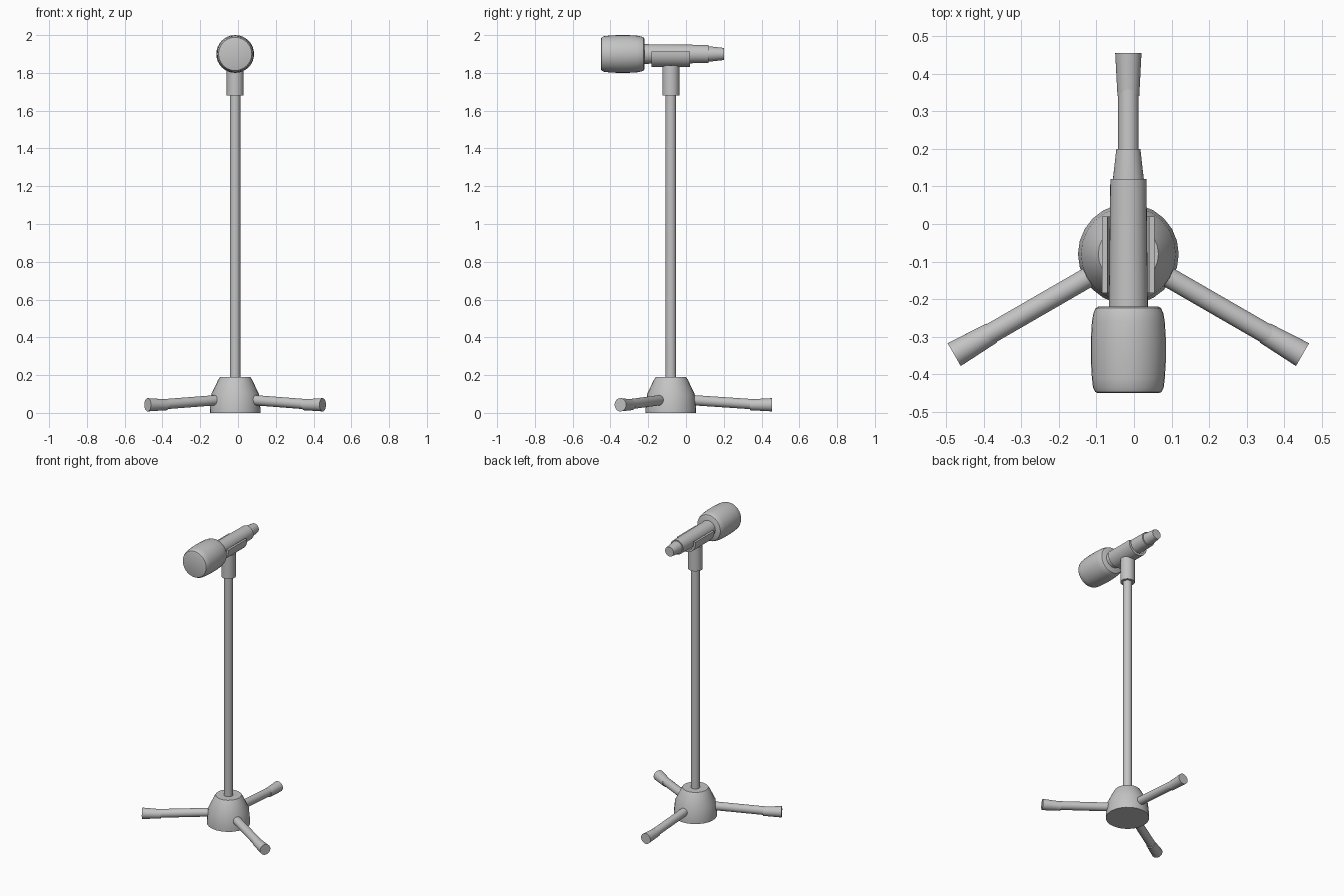
import bpy, bmesh, math
from mathutils import Vector

cube = bpy.data.objects.get("Cube")
if cube:
    bpy.data.objects.remove(cube, do_unlink=True)

AXIS = Vector((-0.015, -0.08, 0))   # centre line of the stand
MIC_Z = 1.9                         # height of the microphone's axis

metal = bpy.data.materials.new("grey_metal")
metal.use_nodes = True
grey = (0.55, 0.55, 0.55, 1)
metal.diffuse_color = grey
metal.node_tree.nodes["Principled BSDF"].inputs["Base Color"].default_value = grey


def finish(name, bm, angle=35):
    bmesh.ops.recalc_face_normals(bm, faces=bm.faces)
    mesh = bpy.data.meshes.new(name)
    bm.to_mesh(mesh)
    bm.free()
    mesh.materials.append(metal)
    obj = bpy.data.objects.new(name, mesh)
    bpy.context.collection.objects.link(obj)
    bpy.ops.object.select_all(action="DESELECT")
    obj.select_set(True)
    bpy.context.view_layer.objects.active = obj
    bpy.ops.object.shade_smooth_by_angle(angle=math.radians(angle))
    return obj


def lathe(name, profile, origin, direction, sides=32):
    """Turn (radius, distance) pairs around a direction and cap both ends."""
    bm = bmesh.new()
    turn = Vector(direction).to_track_quat("Z", "Y")
    rings = []
    for radius, dist in profile:
        ring = []
        for i in range(sides):
            a = math.tau * i / sides
            p = Vector((radius * math.cos(a), radius * math.sin(a), dist))
            ring.append(bm.verts.new(origin + turn @ p))
        rings.append(ring)
    for low, high in zip(rings, rings[1:]):
        for i in range(sides):
            j = (i + 1) % sides
            bm.faces.new((low[i], low[j], high[j], high[i]))
    bm.faces.new(rings[0])
    bm.faces.new(rings[-1])
    return finish(name, bm)


# Base, pole and the collar under the clip
UP = (0, 0, 1)
lathe("base", [(0.134, 0), (0.134, 0.02), (0.126, 0.1), (0.09, 0.175), (0.08, 0.19)],
      AXIS, UP, 24)
lathe("pole", [(0.028, 0.18), (0.028, 1.7)], AXIS, UP)
lathe("collar", [(0.045, 1.68), (0.045, 1.84)], AXIS, UP)

# Three sloping legs with flared level feet
for name, degrees in (("back", 90), ("right", 210), ("left", 330)):
    a = math.radians(degrees)
    out = Vector((math.cos(a), math.sin(a), 0))
    start = AXIS + out * 0.06 + Vector((0, 0, 0.071))
    end = AXIS + out * 0.45 + Vector((0, 0, 0.045))
    lathe(name + "_leg", [(0.027, 0), (0.027, (end - start).length)], start, end - start)
    lathe(name + "_foot", [(0.029, 0.42), (0.035, 0.535)],
          AXIS + Vector((0, 0, 0.043)), out)

# Microphone, turned around a level axis
mic = Vector((AXIS.x, 0, MIC_Z))
BACK = (0, 1, 0)
lathe("microphone_head",
      [(0.08, -0.45), (0.088, -0.447), (0.094, -0.435), (0.097, -0.41), (0.1, -0.36),
       (0.1, -0.31), (0.097, -0.26), (0.093, -0.237), (0.087, -0.224), (0.08, -0.22)],
      mic, BACK)
lathe("microphone_body", [(0.052, -0.23), (0.048, 0.12)], mic, BACK)
lathe("microphone_tail", [(0.041, 0.11), (0.041, 0.12), (0.032, 0.2)], mic, BACK)

# Clip: an open trough that cradles the microphone
bm = bmesh.new()
steps = 16
section = [(0.07, 0.013)]
section += [(0.07 * math.cos(t), -0.07 * math.sin(t))
            for t in (math.pi * i / steps for i in range(steps + 1))]
section += [(-0.07, 0.013), (-0.055, 0.013)]
section += [(-0.055 * math.cos(t), -0.055 * math.sin(t))
            for t in (math.pi * i / steps for i in range(steps + 1))]
section += [(0.055, 0.013)]
front = [bm.verts.new(mic + Vector((x, -0.183, z))) for x, z in section]
face = bm.faces.new(front)
made = bmesh.ops.extrude_face_region(bm, geom=[face])["geom"]
bmesh.ops.translate(bm, vec=(0, 0.203, 0),
                    verts=[v for v in made if isinstance(v, bmesh.types.BMVert)])
finish("clip", bm)
